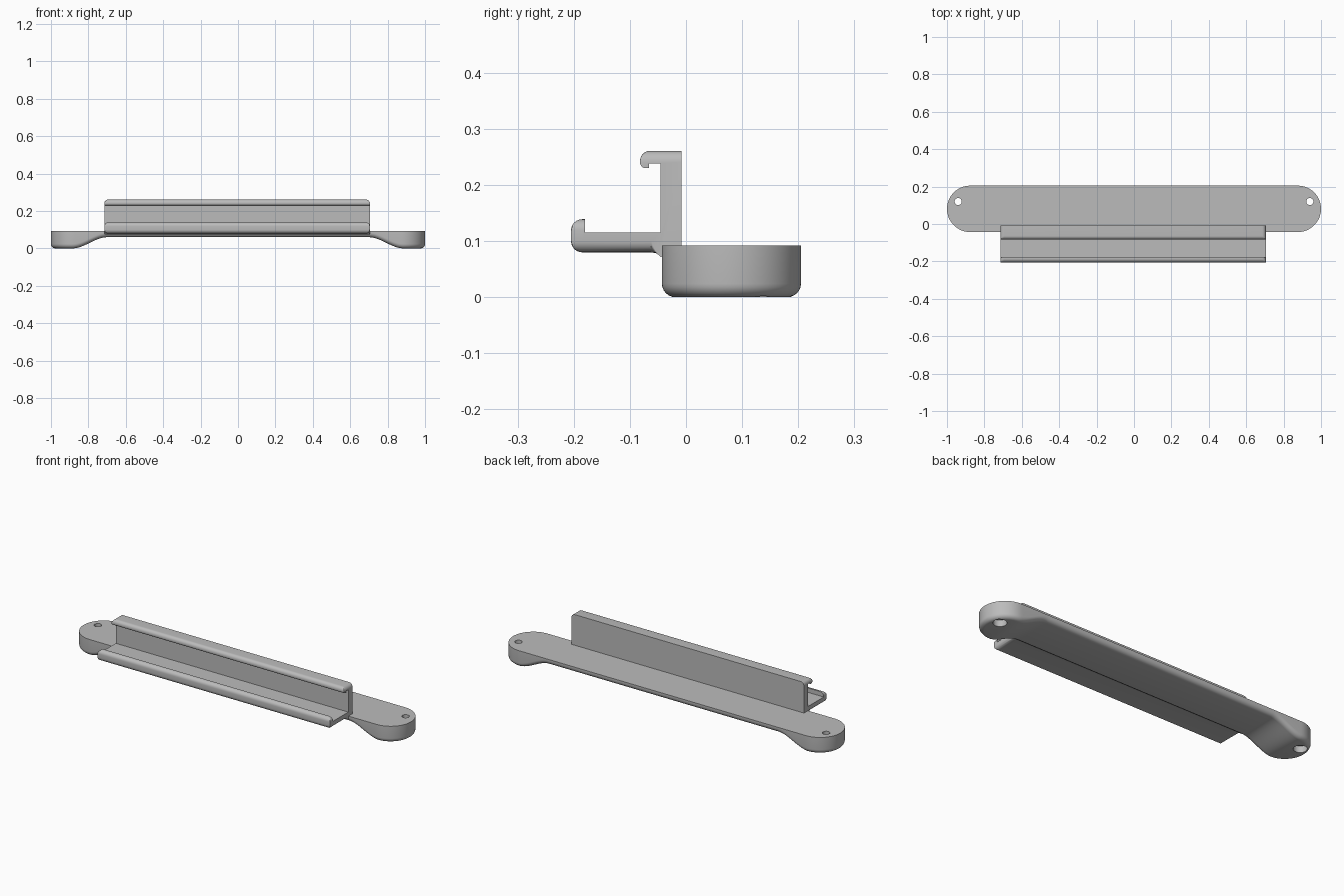
import bpy, bmesh, math

if "Cube" in bpy.data.objects:
    bpy.data.objects.remove(bpy.data.objects["Cube"])

grey = bpy.data.materials.new("plain grey")
grey.diffuse_color = (0.5, 0.5, 0.5, 1)
grey.use_nodes = True
grey.node_tree.nodes["Principled BSDF"].inputs["Base Color"].default_value = grey.diffuse_color


def make_object(name, rings, cap):
    """Loft closed rings together; cap(n, start) lists the end faces."""
    n = len(rings[0])
    verts = [p for ring in rings for p in ring]
    faces = [(k*n + i, k*n + (i+1) % n, (k+1)*n + (i+1) % n, (k+1)*n + i)
             for k in range(len(rings)-1) for i in range(n)]
    faces += cap(n, 0) + cap(n, (len(rings)-1)*n)
    mesh = bpy.data.meshes.new(name)
    mesh.from_pydata(verts, [], faces)
    bm = bmesh.new()
    bm.from_mesh(mesh)
    bmesh.ops.remove_doubles(bm, verts=bm.verts, dist=1e-5)
    bmesh.ops.recalc_face_normals(bm, faces=bm.faces)
    bm.to_mesh(mesh)
    bm.free()
    obj = bpy.data.objects.new(name, mesh)
    bpy.context.collection.objects.link(obj)
    mesh.materials.append(grey)
    return obj


def smooth(obj):
    bpy.ops.object.select_all(action='DESELECT')
    obj.select_set(True)
    bpy.context.view_layer.objects.active = obj
    bpy.ops.object.shade_smooth_by_angle(angle=math.radians(35))


# Mounting base: a long bar with round ends, thick feet and a raised middle
R, CY, TOP, ROUND = 0.124, 0.081, 0.092, 0.024


def underside(x):
    t = min(max((0.885 - abs(x)) / 0.185, 0), 1)
    return 0.06 * t * t * (3 - 2*t)


straight = [0.876 - 0.176*i/16 for i in range(17)]
straight = [-x for x in straight] + straight[::-1]


def outline(inset, height):
    r = R - inset
    cols = [(-0.876 - r*math.cos(a), r*math.sin(a))
            for a in [math.pi/2*i/16 for i in range(16)]]
    cols += [(x, r) for x in straight]
    cols += [(-x, w) for x, w in cols[15::-1]]
    ring = [(x, CY - w) for x, w in cols] + [(x, CY + w) for x, w in cols[-2:0:-1]]
    return [(x, y, height(x)) for x, y in ring]


def strips(n, s):
    h = n // 2
    faces = [(s, s+1, s+n-1), (s+h-1, s+h, s+h+1)]
    return faces + [(s+i, s+i+1, s+n-i-1, s+n-i) for i in range(1, h-1)]


def flat_cap(n, s):
    return [tuple(range(s, s+n))]


rings = [outline(0, lambda x: TOP)]
for k in range(7):
    a = math.pi/2*k/6
    rings.append(outline(ROUND*(1 - math.cos(a)),
                         lambda x, a=a: underside(x) + ROUND*(1 - math.sin(a))))
base = make_object("mounting_base", rings, strips)

# Screw holes with wider recesses underneath
for side in (-1, 1):
    for name, radius, z0, z1 in (("hole_cutter", 0.019, -0.1, 0.2),
                                 ("recess_cutter", 0.034, -0.1, 0.035)):
        circle = [(side*0.94 + radius*math.cos(math.tau*i/32),
                   0.12 + radius*math.sin(math.tau*i/32)) for i in range(32)]
        cutter = make_object(name, [[(x, y, z) for x, y in circle] for z in (z0, z1)],
                             flat_cap)
        cutter.hide_render = True
        cutter.hide_set(True)
        mod = base.modifiers.new(name, 'BOOLEAN')
        mod.operation, mod.solver, mod.object = 'DIFFERENCE', 'EXACT', cutter
bpy.context.view_layer.objects.active = base
base.select_set(True)
for mod in list(base.modifiers):
    bpy.ops.object.modifier_apply(modifier=mod.name)
smooth(base)
for obj in list(bpy.data.objects):
    if "cutter" in obj.name:
        bpy.data.objects.remove(obj)


# Holder rail: back wall with a hooked top and a shelf with a front lip
def arc(cy, cz, r, a0, a1, n=6):
    return [(cy + r*math.cos(math.radians(a0 + (a1-a0)*i/n)),
             cz + r*math.sin(math.radians(a0 + (a1-a0)*i/n))) for i in range(n+1)]


profile = [(-0.008, 0.075), (-0.008, 0.261)]
profile += arc(-0.064, 0.243, 0.018, 90, 180)
profile += arc(-0.072, 0.240, 0.010, 180, 270, 4)
profile += [(-0.066, 0.230), (-0.066, 0.238), (-0.045, 0.238), (-0.045, 0.115),
            (-0.180, 0.115), (-0.180, 0.139)]
profile += arc(-0.185, 0.119, 0.020, 90, 180)
profile += arc(-0.185, 0.100, 0.020, 180, 270)
profile += [(-0.062, 0.080), (-0.052, 0.078), (-0.045, 0.072)]


def rail_section(x, drop):
    """Profile at x with the hook, lip and shelf edges pulled in by drop."""
    ring = []
    for y, z in profile:
        if z > 0.2:
            z = min(z, 0.261 - drop)
        else:
            z = min(z, 0.139 - drop)
            if y < -0.044:
                z = max(z, 0.080 + drop) if y < -0.06 else z
        ring.append((x, y, z))
    return ring


END = 0.02
curve = [(END*(1 - math.cos(math.pi/2*i/6)), END*(1 - math.sin(math.pi/2*i/6)))
         for i in range(7)]
sections = [rail_section(-0.715 + e, d) for e, d in curve]
sections += [rail_section(0.705 - e, d) for e, d in curve[::-1]]
rail = make_object("holder_rail", sections, flat_cap)
smooth(rail)
